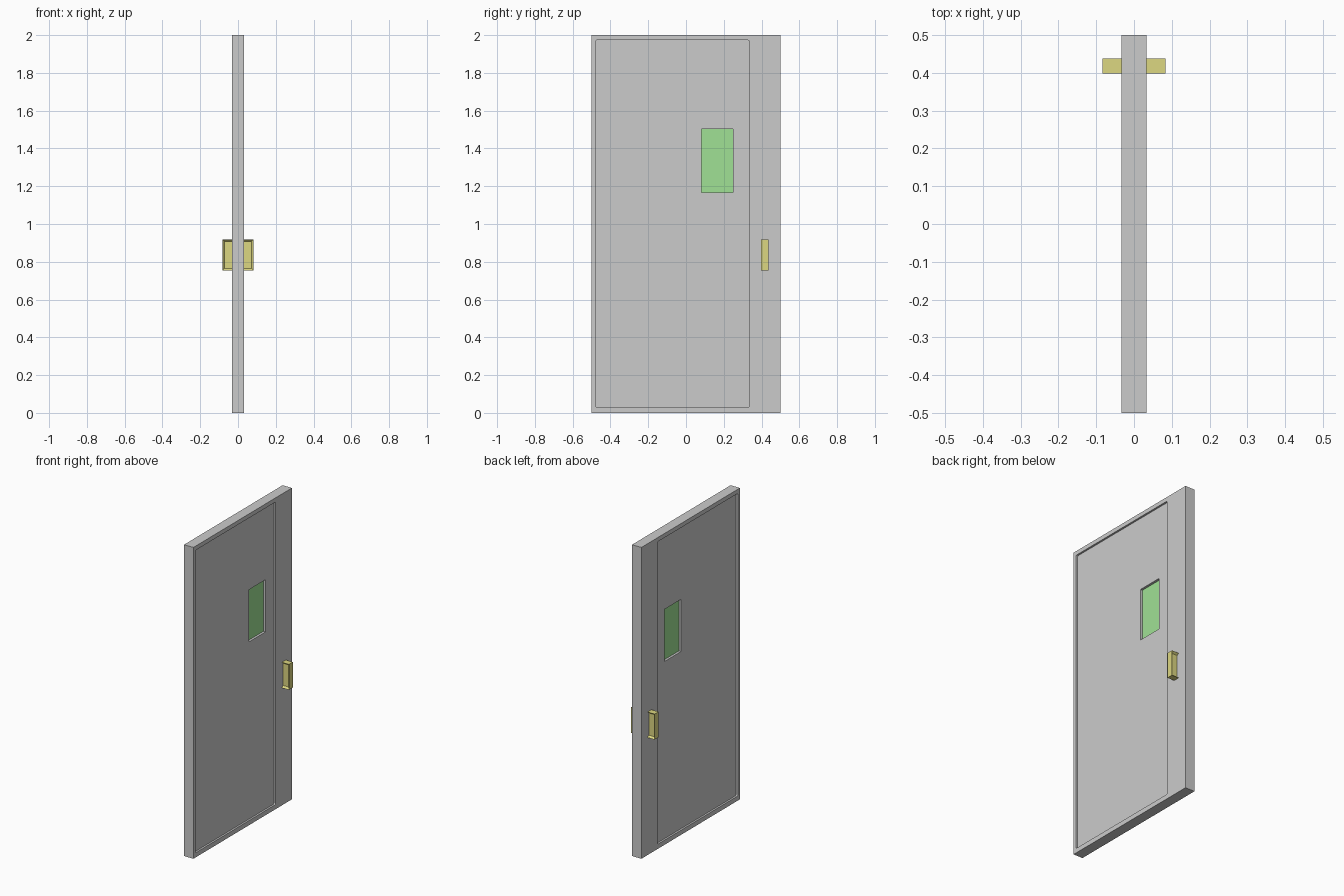
import bpy, bmesh
from mathutils import Vector

if "Cube" in bpy.data.objects:
    bpy.data.objects.remove(bpy.data.objects["Cube"])


def material(name, color):
    m = bpy.data.materials.new(name)
    m.diffuse_color = color
    m.use_nodes = True
    m.node_tree.nodes["Principled BSDF"].inputs["Base Color"].default_value = m.diffuse_color
    return m


def box(name, lo, hi, mat=None, edit=None):
    """Axis-aligned box between two corners, with an optional bmesh edit."""
    lo, hi = Vector(lo), Vector(hi)
    bm = bmesh.new()
    bmesh.ops.create_cube(bm, size=1)
    for v in bm.verts:
        v.co = (lo + hi) / 2 + v.co * (hi - lo)
    if edit:
        edit(bm)
    bmesh.ops.recalc_face_normals(bm, faces=bm.faces)
    mesh = bpy.data.meshes.new(name)
    bm.to_mesh(mesh)
    bm.free()
    ob = bpy.data.objects.new(name, mesh)
    bpy.context.collection.objects.link(ob)
    if mat:
        mesh.materials.append(mat)
    return ob


def round_corners(bm):
    edges = [e for e in bm.edges
             if abs((e.verts[0].co - e.verts[1].co).normalized().x) > 0.9]
    bmesh.ops.bevel(bm, geom=edges, offset=0.007, segments=3, profile=0.5,
                    affect='EDGES')


def hollow_sides(bm):
    bm.normal_update()
    sides = [f for f in bm.faces if abs(f.normal.y) > 0.9]
    bmesh.ops.inset_individual(bm, faces=sides, thickness=0.015, depth=-0.013)


def cut(target, cutter):
    cutter.hide_render = True
    cutter.display_type = 'WIRE'
    mod = target.modifiers.new(cutter.name, 'BOOLEAN')
    mod.operation = 'DIFFERENCE'
    mod.solver = 'EXACT'
    mod.object = cutter


brass = material("brass", (0.72, 0.68, 0.22, 1))
green = material("green_glass", (0.35, 0.75, 0.3, 1))

T = 0.033        # half thickness of the door
RECESS = 0.012   # depth of the sunken panel

# Door leaf
door = box("door_leaf", (-T, -0.5, 0), (T, 0.5, 2))

for side, s in (("right", 1), ("left", -1)):
    # Sunken panel on each face
    xs = sorted((s * (T - RECESS), s * 0.1))
    cut(door, box(side + "_panel_cutter", (xs[0], -0.479, 0.03),
                  (xs[1], 0.335, 1.973), edit=round_corners))
    # Pull handle, rooted in the door, with hollowed sides
    xs = sorted((s * 0.018, s * 0.083))
    box(side + "_handle", (xs[0], 0.398, 0.755), (xs[1], 0.438, 0.919),
        brass, hollow_sides)

# Window opening and pane
cut(door, box("window_cutter", (-0.1, 0.081, 1.168), (0.1, 0.25, 1.503)))
box("window_pane", (-0.006, 0.081, 1.168), (0.006, 0.25, 1.503), green)
